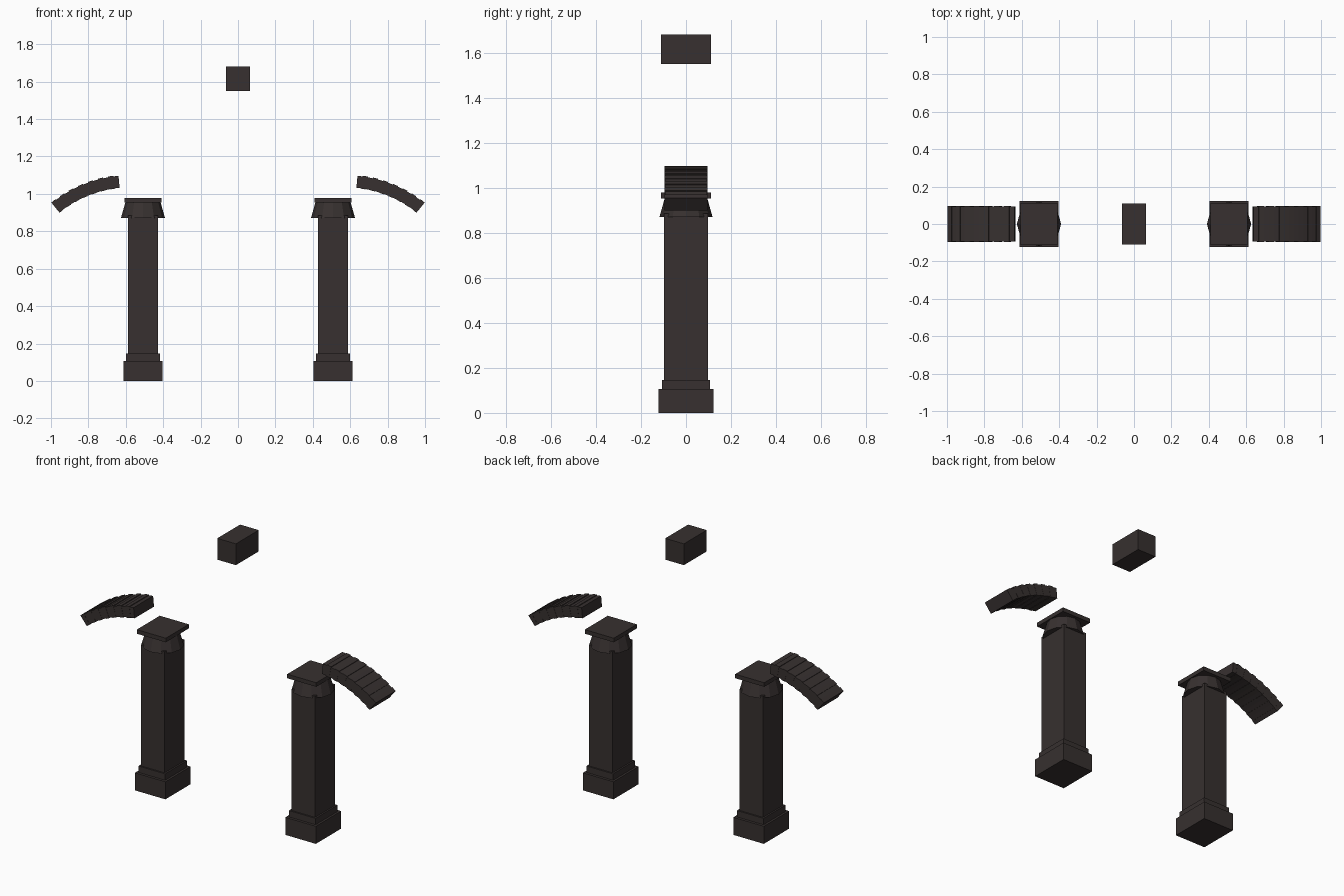
import bpy, bmesh, math

if "Cube" in bpy.data.objects:
    bpy.data.objects.remove(bpy.data.objects["Cube"])

stone = bpy.data.materials.new("dark_stone")
stone.diffuse_color = (0.038, 0.030, 0.029, 1)
stone.use_nodes = True
stone.node_tree.nodes["Principled BSDF"].inputs["Base Color"].default_value = stone.diffuse_color


def finish(name, bm):
    bmesh.ops.recalc_face_normals(bm, faces=bm.faces)
    me = bpy.data.meshes.new(name)
    bm.to_mesh(me)
    bm.free()
    me.materials.append(stone)
    ob = bpy.data.objects.new(name, me)
    bpy.context.collection.objects.link(ob)
    return ob


def box(name, cx, hx, hy, z0, z1):
    bm = bmesh.new()
    bmesh.ops.create_cube(bm, size=1)
    for v in bm.verts:
        v.co = (cx + v.co.x * 2 * hx, v.co.y * 2 * hy, z0 + (v.co.z + 0.5) * (z1 - z0))
    return finish(name, bm)


def flared_capital(name, cx, r0, r1, z0, z1, sides=12):
    bm = bmesh.new()
    bmesh.ops.create_cone(bm, cap_ends=True, segments=sides, radius1=r0, radius2=r1, depth=z1 - z0)
    bmesh.ops.translate(bm, verts=bm.verts, vec=(cx, 0, (z0 + z1) / 2))
    return finish(name, bm)


def arch_piece(name, side, stones=14):
    # curved run of thin wedge stones, alternating slightly proud and recessed
    cx, cz, r_in, r_out, hy = 0.572, 0.424, 0.61, 0.68, 0.095
    a0, a1 = math.radians(51.2), math.radians(84.3)
    bm = bmesh.new()
    step = (a1 - a0) / stones
    for i in range(stones):
        d = 0.004 * (i % 2)
        a, b = a0 + i * step, a0 + (i + 1) * step
        ring = [(r_in + d / 2, a), (r_out - d, a), (r_out - d, b), (r_in + d / 2, b)]
        vs = [bm.verts.new((side * (cx + r * math.cos(t)), -hy + d / 4, cz + r * math.sin(t))) for r, t in ring]
        f = bm.faces.new(vs)
        ext = bmesh.ops.extrude_face_region(bm, geom=[f], use_keep_orig=True)
        new = [g for g in ext["geom"] if isinstance(g, bmesh.types.BMVert)]
        bmesh.ops.translate(bm, verts=new, vec=(0, 2 * hy - d / 2, 0))
    return finish(name, bm)


# Matching left and right columns with their arch pieces
for label, s in (("left", -1), ("right", 1)):
    x = s * 0.508
    box(label + "_plinth", x, 0.103, 0.122, 0, 0.107)
    box(label + "_base_step", x, 0.090, 0.106, 0.107, 0.146)
    box(label + "_shaft", x, 0.080, 0.097, 0.146, 0.885)
    flared_capital(label + "_capital", x, 0.118, 0.094, 0.87, 0.955)
    box(label + "_abacus", x, 0.098, 0.111, 0.953, 0.978)
    arch_piece(label + "_arch", s)

# Floating keystone
box("keystone", 0, 0.063, 0.110, 1.55, 1.68)
